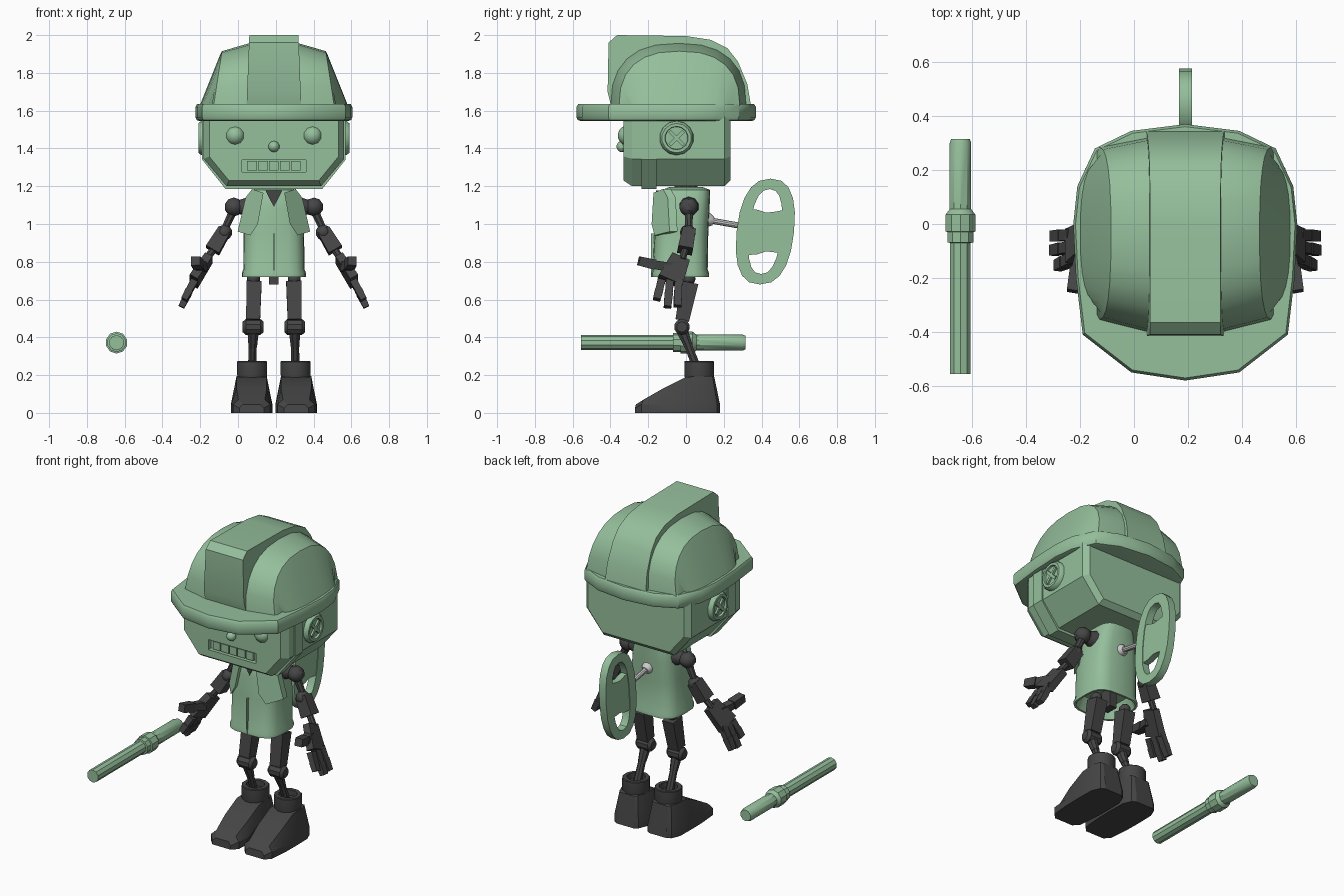
import bpy, bmesh, math
from mathutils import Vector as V

if "Cube" in bpy.data.objects:
    bpy.data.objects.remove(bpy.data.objects["Cube"])

CX = 0.19  # the figure's own centre line; the baton lies beside it


def material(name, c):
    m = bpy.data.materials.new(name)
    m.diffuse_color = (*c, 1)
    m.use_nodes = True
    m.node_tree.nodes["Principled BSDF"].inputs["Base Color"].default_value = m.diffuse_color
    return m


GREEN = material("green", (0.30, 0.52, 0.33))
DARK = material("dark", (0.06, 0.06, 0.06))


def loft(name, rings, mat=GREEN, ang=35, wrap=False, cx=CX):
    bm = bmesh.new()
    vs = [[bm.verts.new((p[0] + cx, p[1], p[2])) for p in r] for r in rings]
    n, m = len(rings[0]), len(rings)
    for i in range(m if wrap else m - 1):
        a, b = vs[i], vs[(i + 1) % m]
        for j in range(n):
            k = (j + 1) % n
            bm.faces.new((a[j], a[k], b[k], b[j]))
    if not wrap:
        bm.faces.new(vs[0][::-1])
        bm.faces.new(vs[-1])
    bmesh.ops.recalc_face_normals(bm, faces=bm.faces[:])
    me = bpy.data.meshes.new(name)
    bm.to_mesh(me)
    bm.free()
    for p in me.polygons:
        p.use_smooth = True
    me.set_sharp_from_angle(angle=math.radians(ang))
    if mat:
        me.materials.append(mat)
    ob = bpy.data.objects.new(name, me)
    bpy.context.collection.objects.link(ob)
    return ob


def spine(name, a, b, prof, n=10, mat=DARK, hint=(1, 0, 0), cx=CX):
    """Rings of n sides along a-b; prof = (fraction, half size u, half size v)."""
    a, b = V(a), V(b)
    d = (b - a).normalized()
    h = V(hint) if abs(d.dot(V(hint))) < 0.95 else V((0, 1, 0))
    u = (h - d * h.dot(d)).normalized()
    v = d.cross(u)
    k = 1 / math.cos(math.pi / n) if n == 4 else 1
    rings = []
    for p in prof:
        c, ru, rv = a.lerp(b, p[0]), p[1] * k, p[-1] * k
        rings.append([c + u * ru * math.cos(t) + v * rv * math.sin(t)
                      for t in (math.tau * (i + 0.5) / n for i in range(n))])
    return loft(name, rings, mat, cx=cx)


def bar(name, a, b, r0, r1=None, n=4, mat=DARK):
    r0 = r0 if isinstance(r0, tuple) else (r0, r0)
    r1 = r0 if r1 is None else r1 if isinstance(r1, tuple) else (r1, r1)
    return spine(name, a, b, [(0, *r0), (1, *r1)], n, mat)


def ball(name, c, r, mat=DARK, n=10):
    c = V(c)
    prof = [((1 - math.cos(t)) / 2, r * math.sin(t)) for t in (0.15 + i * 2.84 / 6 for i in range(7))]
    return spine(name, c - V((0, r, 0)), c + V((0, r, 0)), prof, n, mat)


def sp(x, p):
    return math.copysign(abs(x) ** p, x)


# hard hat: brim, dome and central ridge
half = [(0, -.58), (.20, -.55), (.38, -.41), (.405, -.2), (.415, 0), (.40, .14), (.335, .28), (.2, .345), (0, .37)]
brim = half + [(-x, y) for x, y in half[-2:0:-1]]
loft("hat_brim", [[(x * s, -.1 + (y + .1) * s, z) for x, y in brim]
                  for s, z in ((.95, 1.545), (.985, 1.55), (1, 1.565), (1, 1.62), (.98, 1.635), (.9, 1.635))])


def arch(dx_base, dx_top, yc, hy, h, s):
    pts = []
    for i in range(13):
        t = math.pi * i / 12
        k = max(math.sin(t), 0) ** .8
        pts.append((s * (dx_base + (dx_top - dx_base) * k), yc - hy * sp(math.cos(t), .8), 1.62 + h * k))
    return pts


arches = [(.33, .395, -.035, .25, 0), (.33, .285, -.035, .30, .275), (.32, .275, -.035, .32, .295),
          (.14, .13, -.04, .36, .337)]
loft("hat_dome", [arch(*a, -1) for a in arches] + [arch(*a, 1) for a in arches[::-1]], ang=25)
ridge = [(-.395, 1.62), (-.415, 1.70), (-.41, 1.96), (-.365, 2.0), (0, 1.995), (.13, 1.975), (.22, 1.93),
         (.275, 1.86), (.325, 1.74), (.345, 1.62)]
loft("hat_ridge", [[(s * (w - .015 * (z - 1.62) / .38), y, z) for y, z in ridge] for s, w in ((-1, .145), (1, .145))])


# head with bevelled front rim, cut mouth and strap
def head_ring(y, i):
    r = [(.372 - i, 1.57), (.372 - i, 1.345 + i * .4), (.25 - i * .4, 1.2 + i)]
    return [(x, y, z) for x, z in r] + [(-x, y, z) for x, z in r[::-1]]


head = loft("head", [head_ring(-.33, .03), head_ring(-.285, 0), head_ring(.205, 0), head_ring(.235, .03)], ang=15)
cut = loft("mouth_cutter", [[(x, y, z) for x, z in ((-.17, 1.275), (.17, 1.275), (.17, 1.34), (-.17, 1.34))]
                            for y in (-.4, -.30)])
mod = head.modifiers.new("mouth", "BOOLEAN")
mod.object, mod.operation, mod.solver = cut, "DIFFERENCE", "EXACT"
bpy.context.view_layer.objects.active = head
bpy.ops.object.modifier_apply(modifier="mouth")
bpy.data.objects.remove(cut)
for i in range(5):
    x = (i - 2) * .058
    bar("tooth", (x, -.322, 1.308), (x, -.295, 1.308), (.0255, .025), mat=GREEN)
loft("head_strap", [[(x * 1.02, y, 1.4 + (z - 1.4) * 1.08) for x, y, z in head_ring(yy, 0)] for yy in (-.235, -.155)], ang=15)
ball("nose", (0, -.338, 1.41), .03, GREEN)

for s in (-1, 1):
    # eyes and screw-head ears
    spine("eye", (s * .205, -.32, 1.468), (s * .205, -.36, 1.468), [(0, .05), (.4, .046), (.8, .03), (1, .012)], 10, GREEN)
    c = V((0, -.05, 1.455))
    spine("ear", c + V((s * .35, 0, 0)), c + V((s * .40, 0, 0)),
          [(0, .092), (.7, .09), (1, .078), (1, .062), (.75, .06)], 14, GREEN)
    for k in (-1, 1):
        e = V((0, .037, .037 * k))
        bar("ear_cross", c - e + V((s * .39, 0, 0)), c + e + V((s * .39, 0, 0)), .009, mat=GREEN)

# neck and jacket, hollow at the hem
bar("neck", (0, 0, 1.15), (0, 0, 1.23), .06, n=10)
body = [(.80, .13, -.03, .11), (.72, .158, -.03, .14), (.72, .17, -.03, .152), (.74, .17, -.03, .152),
        (.76, .162, -.03, .145), (.95, .16, -.025, .143), (1.08, .145, -.015, .14), (1.15, .13, -.01, .137),
        (1.18, .115, 0, .128), (1.195, .08, 0, .09)]
loft("jacket", [[(hx * sp(math.cos(t), .6), yc + hy * sp(math.sin(t), .6), z)
                 for t in (math.tau * i / 20 for i in range(20))] for z, hx, yc, hy in body])
loft("collar_opening", [[(-.045, y, 1.178), (.045, y, 1.178), (0, y, 1.09)] for y in (-.158, -.1)], DARK)
bar("jacket_tail", (0, -.165, .72), (0, -.165, .95), (.004, .02), mat=GREEN)
bar("pelvis", (0, 0, .68), (0, 0, .80), (.025, .04))

for s in (-1, 1):
    def P(x, y, z):
        return V((s * x, y, z))

    # hanging lapel flap
    flap = [(.055, -.16, 1.165), (.115, -.11, 1.185), (.15, -.085, 1.14), (.192, -.075, .96), (.125, -.155, .94), (.085, -.17, 1.0)]
    loft("jacket_flap", [[P(x, y + d, z) for x, y, z in flap] for d in (-.012, .03)], ang=20)
    # arm
    bar("arm_socket", P(.12, .015, 1.09), P(.19, .015, 1.09), .058, .035, 10)
    ball("shoulder", P(.212, .015, 1.09), .05)
    bar("upper_arm", P(.215, .015, 1.07), P(.262, .015, .97), .024, .02, 8)
    ball("elbow", P(.262, .01, .955), .042)
    bar("forearm", P(.262, .015, .965), P(.325, -.005, .86), .035, .04)
    bar("wrist", P(.31, 0, .88), P(.36, -.02, .81), .02, n=8)
    # hand
    bar("palm", P(.345, -.03, .82), P(.425, -.085, .695), (.022, .05), (.024, .068))
    for (y0, y1, x1, z1) in ((-.13, -.155, .475, .60), (-.085, -.098, .49, .56), (-.04, -.045, .488, .565)):
        m = P((.42 + x1) / 2, (y0 + y1) / 2, (.70 + z1) / 2)
        bar("finger_base", P(.42, y0, .70), m, (.02, .021), (.017, .02))
        bar("finger_tip", m, P(x1, y1, z1), (.02, .022), (.016, .02))
    bar("thumb_base", P(.375, -.08, .77), P(.40, -.17, .785), .025, .022)
    bar("thumb_tip", P(.40, -.165, .785), P(.415, -.25, .805), .027, .024)
    # leg
    ball("hip", P(.108, .015, .71), .035)
    bar("thigh", P(.105, .02, .69), P(.11, -.02, .49), (.04, .046), (.037, .036))
    spine("knee", P(.055, -.022, .455), P(.165, -.022, .455), [(0, .028), (.15, .042), (.85, .042), (1, .028)])
    bar("shin_top", P(.11, -.018, .43), P(.112, .015, .35), .032, .024, 8)
    bar("shin", P(.112, .01, .36), P(.115, .065, .22), .022, .025, 8)
    # boot
    slices = [(-.27, -.265, .065, .045, .045), (-.235, -.225, .098, .07, .07), (-.12, -.12, .108, .08, .13),
              (-.01, 0, .11, .08, .19), (.11, .10, .108, .08, .195), (.165, .14, .085, .065, .195), (.18, .15, .06, .05, .19)]
    loft("boot", [[P(.118 - w, yb, 0), P(.118 - w, yb, .045 if h > .05 else .025), P(.118 - wt, yt, h),
                   P(.118 + wt, yt, h), P(.118 + w, yb, .045 if h > .05 else .025), P(.118 + w, yb, 0)]
                  for yb, yt, w, wt, h in slices], DARK, ang=25)
    spine("boot_cuff", P(.115, .07, .185), P(.115, .07, .275),
          [(0, .078), (.2, .082), (.95, .082), (1, .078), (1, .055), (.6, .055)], 12)

# wind-up key
spine("key_socket", (0, .10, 1.025), (0, .145, 1.015), [(0, .04), (.5, .036), (1, .022)], 10, None)
bar("key_shaft", (0, .11, 1.022), (0, .5, .953), .016, n=10, mat=None)


def oval(i, hy, hz, x):
    t = math.tau * i / 20
    z = hz * sp(math.sin(t), .85)
    return (x, .42 + hy * sp(math.cos(t), .8) + .10 * z, .96 + z)


loft("key_handle", [[oval(i, .152, .28, -.024), oval(i, .152, .28, .024), oval(i, .085, .225, .024), oval(i, .085, .225, -.024)]
                    for i in range(20)], wrap=True)
loft("key_bridge", [[(x, y, z) for x, z in ((-.02, .955 - h), (.02, .955 - h), (.02, .96 + h), (-.02, .96 + h))]
                    for y, h in ((.32, .12), (.38, .115), (.425, .10), (.47, .105), (.525, .115))])

# baton lying beside the figure
yl = lambda y: (y + .555) / .87
spine("baton", (-.643, -.555, .372), (-.643, .315, .372),
      [(yl(y), r) for y, r in ((-.555, .04), (-.07, .04), (-.068, .05), (-.03, .05), (-.028, .058), (.035, .058),
                               (.05, .046), (.055, .042), (.30, .042), (.315, .036))], 10, GREEN, cx=0)
